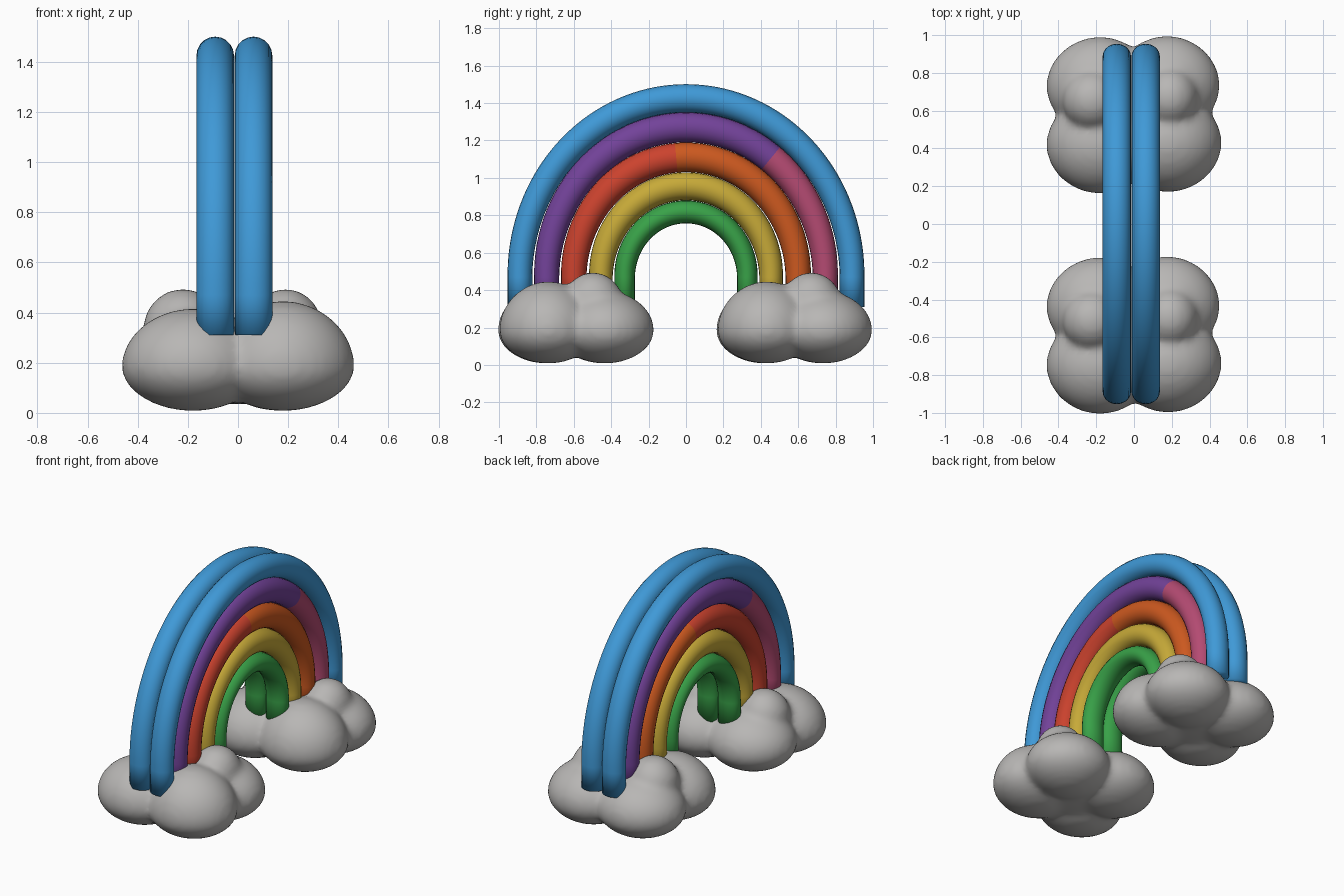
import bpy, bmesh, math
from mathutils import Vector

cube = bpy.data.objects.get("Cube")
if cube:
    bpy.data.objects.remove(cube, do_unlink=True)


def material(name, rgb):
    m = bpy.data.materials.new(name)
    m.use_nodes = True
    m.diffuse_color = (*rgb, 1)
    bsdf = next(n for n in m.node_tree.nodes if n.type == 'BSDF_PRINCIPLED')
    bsdf.inputs["Base Color"].default_value = (*rgb, 1)
    return m


BLUE = material("sky blue", (0.05, 0.32, 0.68))
PURPLE = material("purple", (0.17, 0.055, 0.32))
PINK = material("pink", (0.46, 0.07, 0.17))
RED = material("red", (0.6, 0.055, 0.027))
ORANGE = material("orange", (0.61, 0.1, 0.014))
YELLOW = material("yellow", (0.57, 0.4, 0.04))
GREEN = material("green", (0.04, 0.36, 0.065))
GREY = material("cloud grey", (0.48, 0.47, 0.46))


def finish(bm, name, mats):
    bmesh.ops.recalc_face_normals(bm, faces=bm.faces)
    for f in bm.faces:
        f.smooth = True
    me = bpy.data.meshes.new(name)
    bm.to_mesh(me)
    bm.free()
    for m in mats:
        me.materials.append(m)
    ob = bpy.data.objects.new(name, me)
    bpy.context.collection.objects.link(ob)
    return ob


SPRING = 0.47   # height where the legs turn into the arch
SIDES = 20
STEPS = 72


def arch(name, x, half, crown, foot, r_side, r_crown, mats, second=None):
    """Tube along a half ellipse with short straight legs."""
    rise = crown - SPRING
    path = [(Vector((x, half, foot)), Vector((0, 1, 0)), r_side)]
    for i in range(STEPS + 1):
        t = math.pi * i / STEPS
        c, s = math.cos(t), math.sin(t)
        normal = Vector((0, c * rise, s * half)).normalized()
        path.append((Vector((x, half * c, SPRING + rise * s)), normal,
                     r_side + (r_crown - r_side) * s))
    path.append((Vector((x, -half, foot)), Vector((0, -1, 0)), r_side))
    bm = bmesh.new()
    rings = []
    for p, n, r in path:
        ring = []
        for k in range(SIDES):
            a = math.tau * k / SIDES
            ring.append(bm.verts.new(p + n * (r * math.cos(a))
                                     + Vector((0.075 * math.sin(a), 0, 0))))
        rings.append(ring)
    for i, (a, b) in enumerate(zip(rings, rings[1:])):
        # second colour is chosen by the segment's place along the path
        middle_y = (path[i][0].y + path[i + 1][0].y) / 2
        index = int(second(middle_y)) if second else 0
        for k in range(SIDES):
            j = (k + 1) % SIDES
            bm.faces.new((a[k], a[j], b[j], b[k])).material_index = index
    bm.faces.new(rings[0]).material_index = int(second(half)) if second else 0
    bm.faces.new(rings[-1]).material_index = int(second(-half)) if second else 0
    return finish(bm, name, mats)


# Twin rows of arches; two bands change colour along their length
for side, x, sign, red_end in (("right", -0.091, -1, 0.12),
                               ("left", 0.062, 1, -0.04)):
    arch("blue_arch_" + side, x, 0.888, 1.425, 0.31, 0.066, 0.076, [BLUE])
    arch("purple_arch_" + side, x, 0.745, 1.27, 0.29, 0.067, 0.08,
         [PURPLE, PINK], lambda y: y * sign > 0.46)
    arch("red_arch_" + side, x, 0.6, 1.11, 0.29, 0.068, 0.079,
         [RED, ORANGE], lambda y: y > red_end)
    arch("yellow_arch_" + side, x, 0.455, 0.955, 0.29, 0.063, 0.075, [YELLOW])
    arch("green_arch_" + side, x, 0.328, 0.818, 0.27, 0.055, 0.061, [GREEN])


def add_lobe(bm, centre, radii, depth, power):
    """Puffy rounded lobe, flatter below its centre than above."""
    made = bmesh.ops.create_icosphere(bm, subdivisions=4, radius=1)
    for v in made["verts"]:
        puff = sum(abs(c) ** power for c in v.co) ** (-1 / power)
        rx, ry, rz = radii
        up = rz if v.co.z > 0 else depth
        v.co = Vector(centre) + puff * Vector(
            (v.co.x * rx, v.co.y * ry, v.co.z * up))


def cloud(name, y):
    """Rounded lobes fused into one puffy body."""
    bm = bmesh.new()
    # Four corner lobes
    add_lobe(bm, (-0.18, -0.16, 0.185), (0.285, 0.26, 0.232), 0.178, 1.95)
    add_lobe(bm, (0.18, -0.15, 0.185), (0.285, 0.262, 0.262), 0.178, 1.95)
    add_lobe(bm, (-0.18, 0.15, 0.185), (0.285, 0.262, 0.212), 0.178, 1.95)
    add_lobe(bm, (0.175, 0.155, 0.185), (0.28, 0.262, 0.212), 0.178, 1.95)
    # Core filling the middle
    add_lobe(bm, (0, 0, 0.18), (0.34, 0.33, 0.18), 0.145, 2.2)
    # Crown lobes
    add_lobe(bm, (-0.22, 0.075, 0.33), (0.16, 0.16, 0.166), 0.16, 2)
    add_lobe(bm, (0.19, 0.09, 0.33), (0.15, 0.16, 0.166), 0.16, 2)
    ob = finish(bm, name, [GREY])
    ob.location.y = y
    remesh = ob.modifiers.new("fuse", 'REMESH')
    remesh.mode = 'VOXEL'
    remesh.voxel_size = 0.02
    remesh.use_smooth_shade = True
    smooth = ob.modifiers.new("soften", 'SMOOTH')
    smooth.factor = 0.5
    smooth.iterations = 10


cloud("front_cloud", -0.587)
cloud("back_cloud", 0.58)
